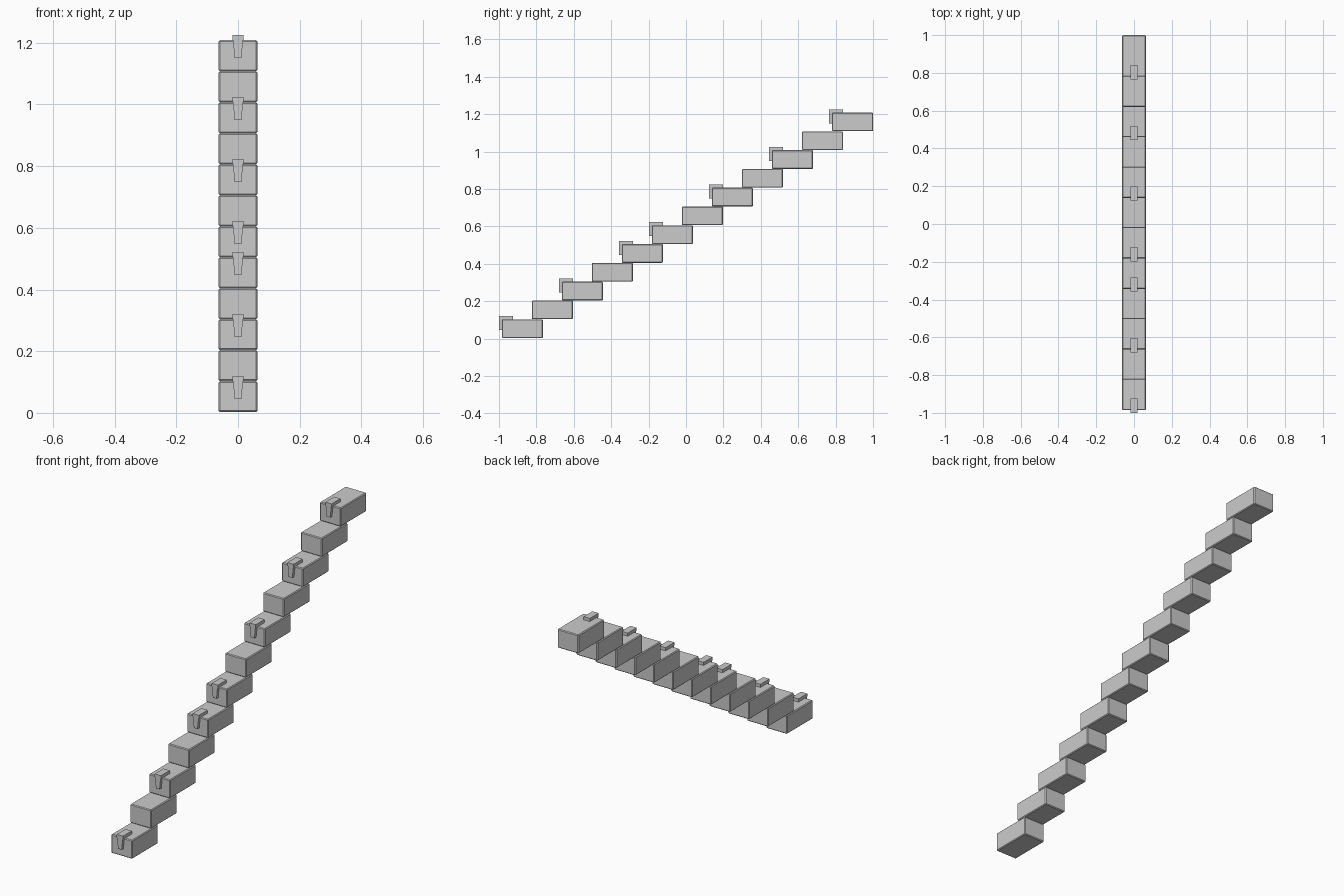
import bpy, bmesh

if "Cube" in bpy.data.objects:
    bpy.data.objects.remove(bpy.data.objects["Cube"])

STEPS = 12
RISE, RUN = 0.1005, 0.1605
WIDTH, DEPTH, HEIGHT = 0.125, 0.2195, 0.1
FRONT, BASE = -0.985, 0.003
CLIPPED = (0, 2, 4, 5, 7, 9, 11)


def make_object(name, bm):
    bmesh.ops.recalc_face_normals(bm, faces=bm.faces)
    mesh = bpy.data.meshes.new(name)
    bm.to_mesh(mesh)
    bm.free()
    ob = bpy.data.objects.new(name, mesh)
    bpy.context.collection.objects.link(ob)
    return ob


def block(name, y0, z0):
    # Chamfered stair block
    bm = bmesh.new()
    bmesh.ops.create_cube(bm, size=1)
    for v in bm.verts:
        v.co.x *= WIDTH
        v.co.y = y0 + (v.co.y + 0.5) * DEPTH
        v.co.z = z0 + (v.co.z + 0.5) * HEIGHT
    bmesh.ops.bevel(bm, geom=bm.edges[:], offset=0.004, segments=1,
                    profile=0.5, affect='EDGES')
    return make_object(name, bm)


def extrude_y(bm, profile, ya, yb):
    # Solid from an x-z half profile mirrored about x = 0
    pts = profile + [(-x, z) for x, z in reversed(profile)]
    face = bm.faces.new([bm.verts.new((x, ya, z)) for x, z in pts])
    res = bmesh.ops.extrude_face_region(bm, geom=[face])
    for v in res["geom"]:
        if isinstance(v, bmesh.types.BMVert):
            v.co.y = yb


def clip(name, y0, z0):
    # Hook: top tab lying on the tread, tapered tongue down the riser
    bm = bmesh.new()
    top = z0 + HEIGHT
    extrude_y(bm, [(0.0185, top + 0.017), (0.0185, top)], y0 - 0.015, y0 + 0.06)
    extrude_y(bm, [(0.0165, top), (0.0105, top - 0.058)], y0 - 0.015, y0 + 0.004)
    return make_object(name, bm)


for i in range(STEPS):
    y, z = FRONT + i * RUN, BASE + i * RISE
    block(f"stair_step_{i + 1}", y, z)
    if i in CLIPPED:
        clip(f"step_clip_{i + 1}", y, z)
